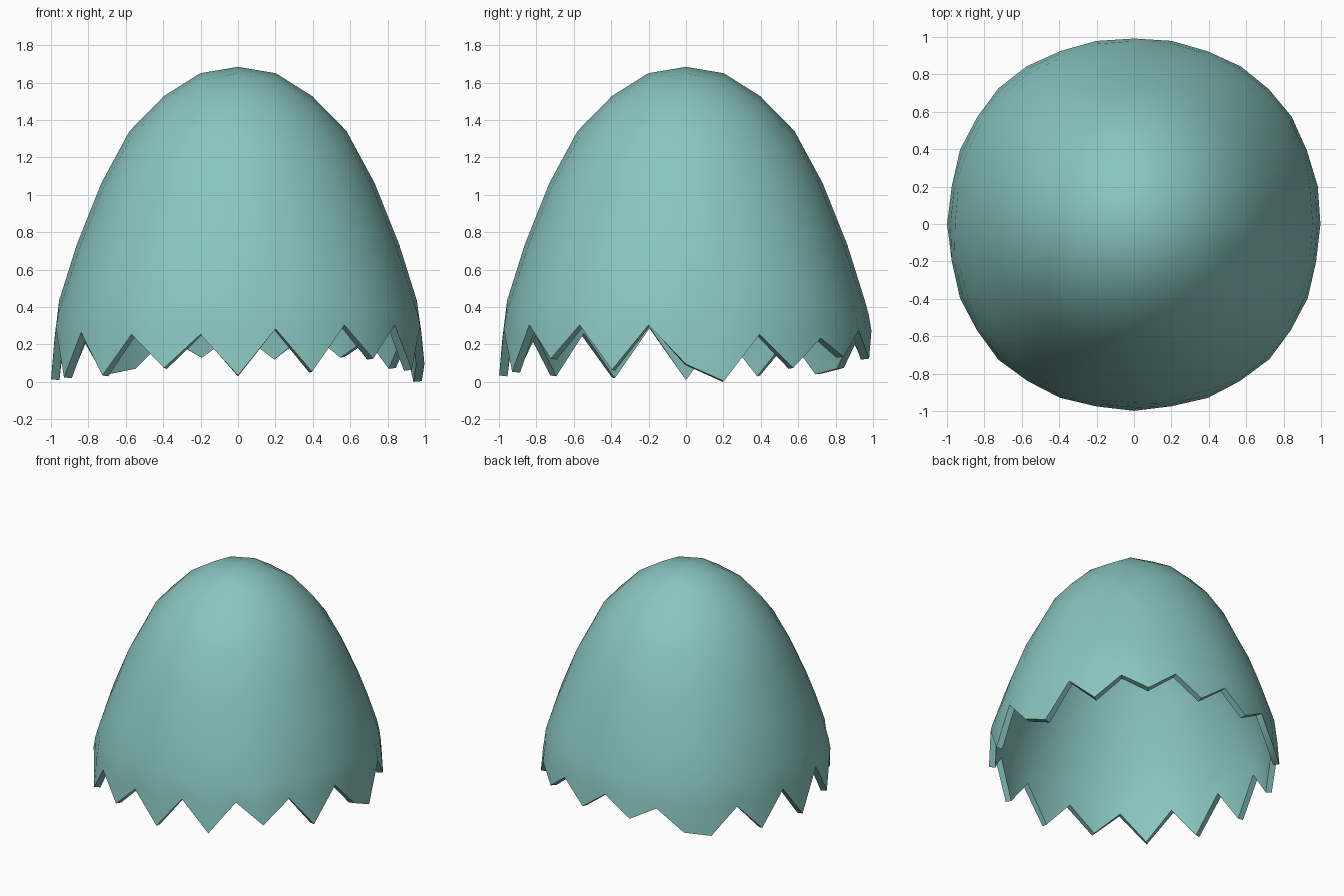
import bpy, bmesh, math

if "Cube" in bpy.data.objects:
    bpy.data.objects.remove(bpy.data.objects["Cube"])

# Rim height of each of the 32 columns, counter-clockwise from +x
RIM = [.10, .01, .26, .08, .24, .14, .28, .13, .28, .14, .25, .08, .05, .25, .04, .28,
       .02, .30, .03, .27, .04, .26, .08, .26, .04, .29, .06, .31, .13, .31, .07, .31]
# Round-cube height -> (egg height, width factor)
PROFILE = [(0, .20, 1.0), (.39, .43, 1.027), (.57, .73, 1.02), (.726, 1.07, 1.005),
           (.84, 1.335, 1.01), (.93, 1.53, 1.0), (.98, 1.65, 1.0), (1.0, 1.69, 1.0)]


def egg(c):
    for (a, za, sa), (b, zb, sb) in zip(PROFILE, PROFILE[1:]):
        if c <= b:
            t = (c - a) / (b - a)
            return za + t * (zb - za), sa + t * (sb - sa)
    return PROFILE[-1][1:]


def activate(ob):
    bpy.ops.object.select_all(action='DESELECT')
    ob.select_set(True)
    bpy.context.view_layer.objects.active = ob


# Rounded cube as the base of the egg
bpy.ops.mesh.primitive_cube_add(size=2)
shell = bpy.context.object
shell.name = "cracked_eggshell"
shell.data.name = "cracked_eggshell"
sub = shell.modifiers.new("round", 'SUBSURF')
sub.levels = 3
activate(shell)
bpy.ops.object.modifier_apply(modifier=sub.name)

# Keep the upper half and shape it
bm = bmesh.new()
bm.from_mesh(shell.data)
size = max(v.co.x for v in bm.verts)
for v in bm.verts:
    v.co /= size
bmesh.ops.delete(bm, geom=[v for v in bm.verts if v.co.z < -.01], context='VERTS')
rim = [v for v in bm.verts if v.is_boundary]
rim_set = set(rim)
columns = []
for v in rim:
    second = next(e.other_vert(v) for e in v.link_edges if e.other_vert(v) not in rim_set)
    columns.append((v, second))
second_set = {s for _, s in columns}
for v in bm.verts:
    if v not in rim_set:
        z, s = egg(v.co.z)
        v.co = (v.co.x * s, v.co.y * s, z)

# Jagged broken edge
for v, second in columns:
    k = round(math.atan2(v.co.y, v.co.x) / math.tau * 32) % 32
    v.co.z = RIM[k]
    # small inward lean where the crack climbs the shell
    lean = 1 - .03 * RIM[k]
    v.co.x *= lean
    v.co.y *= lean
for v, second in columns:
    third = next(e.other_vert(second) for e in second.link_edges
                 if e.other_vert(second) not in rim_set and e.other_vert(second) not in second_set)
    second.co = v.co.lerp(third.co, .5)
    second.co.x *= 1.004
    second.co.y *= 1.004
bm.to_mesh(shell.data)
bm.free()

# Shell thickness
sol = shell.modifiers.new("thickness", 'SOLIDIFY')
sol.thickness = .045
sol.offset = -1
bpy.ops.object.modifier_apply(modifier=sol.name)
low = min(v.co.z for v in shell.data.vertices)
for v in shell.data.vertices:
    v.co.z -= low
bpy.ops.object.shade_smooth_by_angle(angle=math.radians(40))

# Colour
mat = bpy.data.materials.new("pale teal")
mat.diffuse_color = (.25, .56, .53, 1)
mat.use_nodes = True
mat.node_tree.nodes["Principled BSDF"].inputs["Base Color"].default_value = mat.diffuse_color
shell.data.materials.clear()
shell.data.materials.append(mat)
